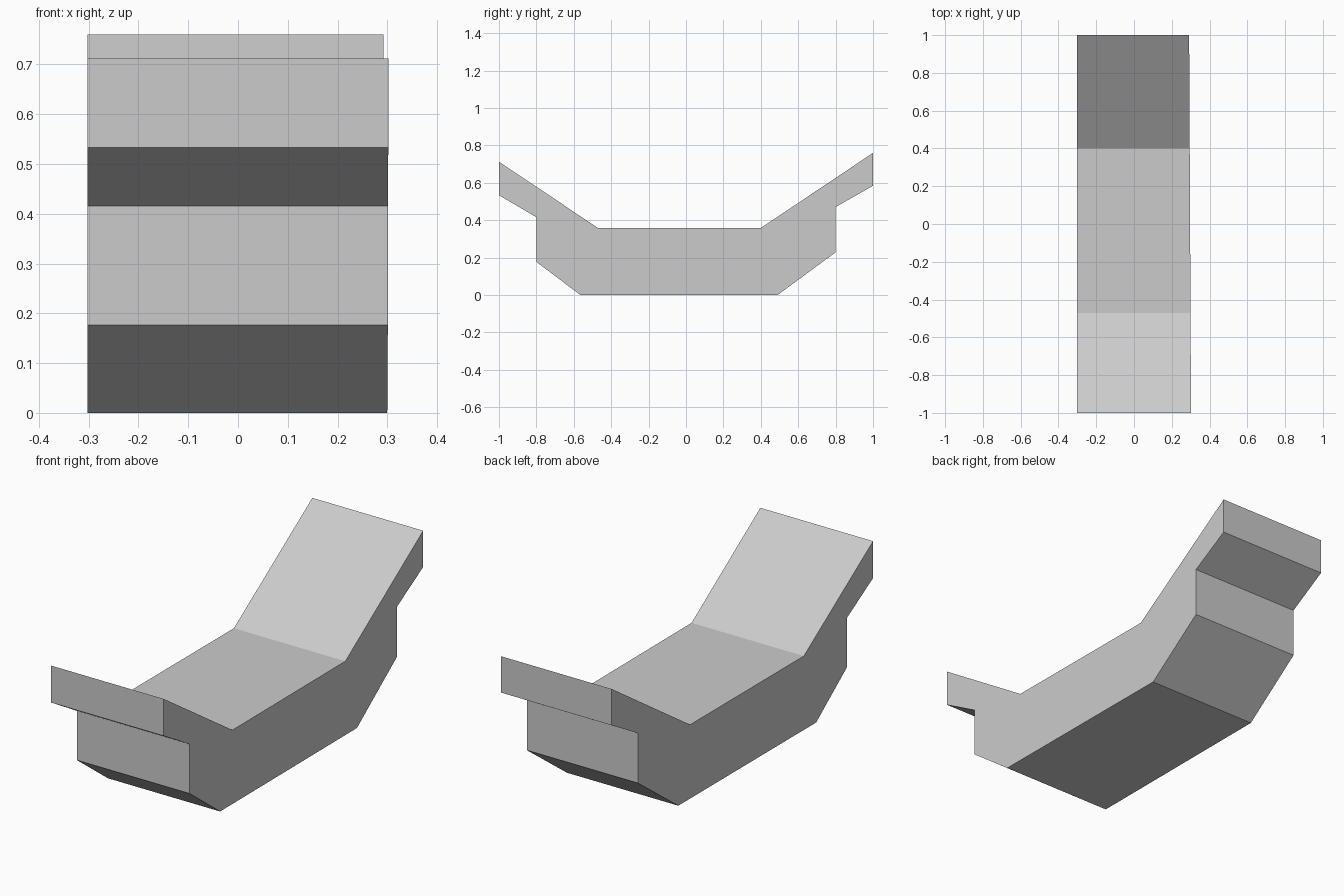
import bpy
import bmesh

if "Cube" in bpy.data.objects:
    bpy.data.objects.remove(bpy.data.objects["Cube"], do_unlink=True)

# Plain grey material
grey = bpy.data.materials.new("light_grey")
grey.use_nodes = True
colour = (0.6, 0.6, 0.6, 1)
grey.diffuse_color = colour
grey.node_tree.nodes["Principled BSDF"].inputs["Base Color"].default_value = colour

# Side outline as (y, z): top edge front to back, then underside back to front
outline = [
    (-1, 0.712), (-0.47, 0.358), (0.4, 0.358), (1, 0.76),
    (1, 0.584), (0.8, 0.47), (0.8, 0.228), (0.49, 0),
    (-0.565, 0), (-0.8, 0.177), (-0.8, 0.416), (-1, 0.533),
]
RIGHT_X = -0.302


def left_x(y):
    """The left side narrows very slightly towards the back."""
    return 0.297 - 0.005 * y


# Extrude the outline across the width
bm = bmesh.new()
side = bm.faces.new([bm.verts.new((RIGHT_X, y, z)) for y, z in outline])
extruded = bmesh.ops.extrude_face_region(bm, geom=[side], use_keep_orig=True)
for item in extruded["geom"]:
    if isinstance(item, bmesh.types.BMVert):
        item.co.x = left_x(item.co.y)
bmesh.ops.recalc_face_normals(bm, faces=bm.faces)

mesh = bpy.data.meshes.new("cradle_body")
bm.to_mesh(mesh)
bm.free()
mesh.materials.append(grey)
body = bpy.data.objects.new("cradle_body", mesh)
bpy.context.collection.objects.link(body)
